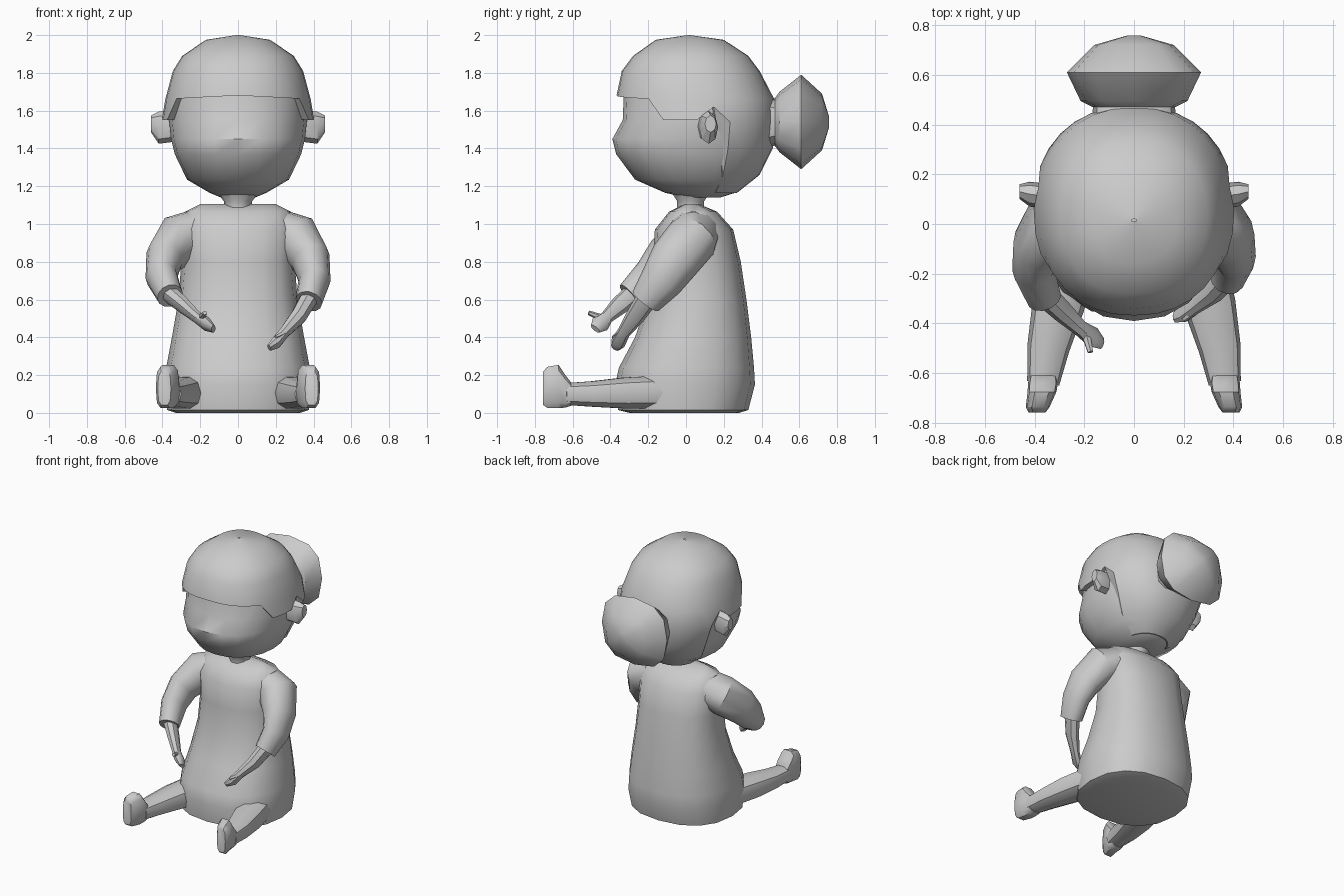
import bpy, bmesh
from math import sin, cos, pi, radians
from mathutils import Vector as V


def finish(name, bm, angle=40):
    bmesh.ops.remove_doubles(bm, verts=bm.verts, dist=0.0005)
    bmesh.ops.recalc_face_normals(bm, faces=bm.faces)
    me = bpy.data.meshes.new(name)
    bm.to_mesh(me)
    bm.free()
    ob = bpy.data.objects.new(name, me)
    bpy.context.collection.objects.link(ob)
    bpy.ops.object.select_all(action='DESELECT')
    ob.select_set(True)
    bpy.context.view_layer.objects.active = ob
    bpy.ops.object.shade_smooth_by_angle(angle=radians(angle))
    return ob


def loft(name, rings, angle=40, caps=True):
    bm = bmesh.new()
    rows = [[bm.verts.new(p) for p in r] for r in rings]
    n = len(rows[0])
    for a, b in zip(rows, rows[1:]):
        for i in range(n):
            j = (i + 1) % n
            bm.faces.new((a[i], a[j], b[j], b[i]))
    if caps:
        bm.faces.new(rows[0])
        bm.faces.new(rows[-1])
    return finish(name, bm, angle)


def sp(c, p):
    return abs(c) ** p * (1 if c >= 0 else -1)


def ring(c, u, v, n=12, p=1.0):
    return [V(c) + V(u) * sp(cos(2 * pi * i / n), p) + V(v) * sp(sin(2 * pi * i / n), p)
            for i in range(n)]


def level(z, yf, yb, w, n=16, p=0.85):
    return ring((0, (yf + yb) / 2, z), (w, 0, 0), (0, (yb - yf) / 2, 0), n, p)


def tube(name, path, ref, n=10, p=1.0, angle=40):
    # path rows: x, y, z, half width across ref, half width along ref
    pts = [V(q[:3]) for q in path]
    rings = []
    for i, q in enumerate(path):
        t = (pts[min(i + 1, len(pts) - 1)] - pts[max(i - 1, 0)]).normalized()
        u = t.cross(V(ref)).normalized()
        rings.append(ring(pts[i], u * q[3], u.cross(t) * q[4], n, p))
    return loft(name, rings, angle)


# Torso and neck
loft("torso", [level(*r) for r in (
    (0.0, -0.30, 0.28, 0.33), (0.015, -0.36, 0.33, 0.375), (0.15, -0.375, 0.365, 0.387),
    (0.24, -0.355, 0.36, 0.38), (0.40, -0.27, 0.345, 0.35), (0.60, -0.20, 0.32, 0.315),
    (0.80, -0.175, 0.29, 0.30), (0.97, -0.165, 0.25, 0.31), (1.065, -0.09, 0.165, 0.28),
    (1.105, -0.01, 0.07, 0.20))])
loft("neck", [level(*r, 10, 1) for r in (
    (1.08, -0.05, 0.10, 0.075), (1.12, -0.05, 0.10, 0.075), (1.18, -0.09, 0.14, 0.12))])

# Head
loft("head", [level(*r, 20, 0.9) for r in (
    (1.14, 0.0, 0.18, 0.09), (1.165, -0.11, 0.26, 0.15), (1.235, -0.27, 0.35, 0.27),
    (1.37, -0.37, 0.43, 0.335), (1.45, -0.39, 0.45, 0.355), (1.55, -0.335, 0.455, 0.365),
    (1.67, -0.33, 0.455, 0.36), (1.82, -0.28, 0.35, 0.31), (1.93, -0.15, 0.20, 0.18))])

# Hair shell: each column stops at the hairline for its direction
hair = [(2.0, 0.01, 0.02, 0.01), (1.975, -0.16, 0.20, 0.17), (1.89, -0.28, 0.33, 0.295),
        (1.81, -0.34, 0.39, 0.345), (1.66, -0.372, 0.468, 0.385), (1.54, -0.36, 0.475, 0.405),
        (1.40, -0.36, 0.46, 0.35), (1.26, -0.28, 0.39, 0.285), (1.165, -0.12, 0.27, 0.16)]
N = 32


def hairline(i):
    s, side = sin(2 * pi * i / N), abs(cos(2 * pi * i / N))
    if s > 0.30:
        return 1.165
    if s > 0.05:
        return 1.62
    if side > 0.85:
        return 1.55
    return 1.66 + 0.02 * (1 - side)


def hair_point(z, i):
    for a, b in zip(hair, hair[1:]):
        if z >= b[0]:
            break
    f = (a[0] - z) / (a[0] - b[0])
    return level(*[p + (q - p) * f for p, q in zip(a, b)], N, 0.9)[i]


shell = [[hair_point(max(h[0], hairline(i)), i) for i in range(N)] for h in hair]
rim = [V((p.x * 0.88, 0.04 + (p.y - 0.04) * 0.88, p.z + 0.005)) for p in shell[-1]]
loft("hair", shell + [rim], 35, False)

# Bun at the back of the head
loft("hair_bun", [ring((0, y, 1.54), (w, 0, 0), (0, 0, h), 12, 0.75) for y, w, h in (
    (0.42, 0.17, 0.14), (0.47, 0.165, 0.125), (0.495, 0.215, 0.16), (0.61, 0.27, 0.25),
    (0.72, 0.16, 0.15), (0.757, 0.03, 0.03))], 35)

for s, side in ((1, "right"), (-1, "left")):
    # Ear
    loft("ear_" + side, [ring((s * x, y, z), (0, a, 0), (0, 0, h), 8) for x, y, z, a, h in (
        (0.34, 0.11, 1.52, 0.05, 0.085), (0.42, 0.12, 1.51, 0.05, 0.085),
        (0.46, 0.13, 1.53, 0.03, 0.045))], 30)
    # Leg and upright foot
    tube("leg_" + side, [(s * x, y, z, a, h) for x, y, z, a, h in (
        (0.26, -0.15, 0.11, 0.11, 0.09), (0.305, -0.33, 0.105, 0.105, 0.085),
        (0.345, -0.50, 0.10, 0.085, 0.07), (0.365, -0.64, 0.10, 0.065, 0.06))],
        (0, 0, 1), 10, 0.85)
    loft("foot_" + side, [ring((s * x, y, z), (a, 0, 0), (0, 0, h), 10, 0.6) for x, y, z, a, h in (
        (0.365, -0.61, 0.10, 0.055, 0.065), (0.366, -0.64, 0.115, 0.06, 0.09),
        (0.37, -0.675, 0.14, 0.058, 0.118), (0.387, -0.735, 0.135, 0.048, 0.112),
        (0.39, -0.757, 0.13, 0.035, 0.09))])

# Arms: sleeve, forearm with hand, thumb (the two poses differ)
ref = (0, 0.8, -0.55)
arms = {
    "right": ([(0.20, 0.05, 0.96, 0.12, 0.13), (0.31, 0.03, 0.92, 0.135, 0.14),
               (0.385, -0.06, 0.81, 0.105, 0.135), (0.405, -0.13, 0.70, 0.085, 0.115),
               (0.375, -0.215, 0.59, 0.072, 0.085)],
              [(0.39, -0.19, 0.63, 0.05, 0.06), (0.32, -0.27, 0.51, 0.045, 0.05),
               (0.245, -0.33, 0.425, 0.03, 0.035), (0.20, -0.36, 0.37, 0.03, 0.04),
               (0.165, -0.375, 0.345, 0.015, 0.025)],
              [(0.24, -0.35, 0.42, 0.018, 0.018), (0.20, -0.385, 0.40, 0.01, 0.01)]),
    "left": ([(-0.20, 0.05, 0.96, 0.12, 0.13), (-0.31, 0.02, 0.92, 0.135, 0.14),
              (-0.39, -0.09, 0.82, 0.10, 0.13), (-0.405, -0.18, 0.72, 0.085, 0.105),
              (-0.36, -0.30, 0.62, 0.07, 0.075)],
             [(-0.385, -0.26, 0.65, 0.05, 0.055), (-0.29, -0.35, 0.57, 0.04, 0.05),
              (-0.215, -0.42, 0.505, 0.03, 0.035), (-0.165, -0.455, 0.47, 0.03, 0.05),
              (-0.13, -0.48, 0.445, 0.015, 0.03)],
             [(-0.195, -0.44, 0.50, 0.02, 0.02), (-0.175, -0.515, 0.53, 0.012, 0.012)])}
for side, (sleeve, forearm, thumb) in arms.items():
    tube("sleeve_" + side, sleeve, ref, 12)
    tube("forearm_" + side, forearm, ref, 8)
    tube("thumb_" + side, thumb, (1, 0, 0), 6)
